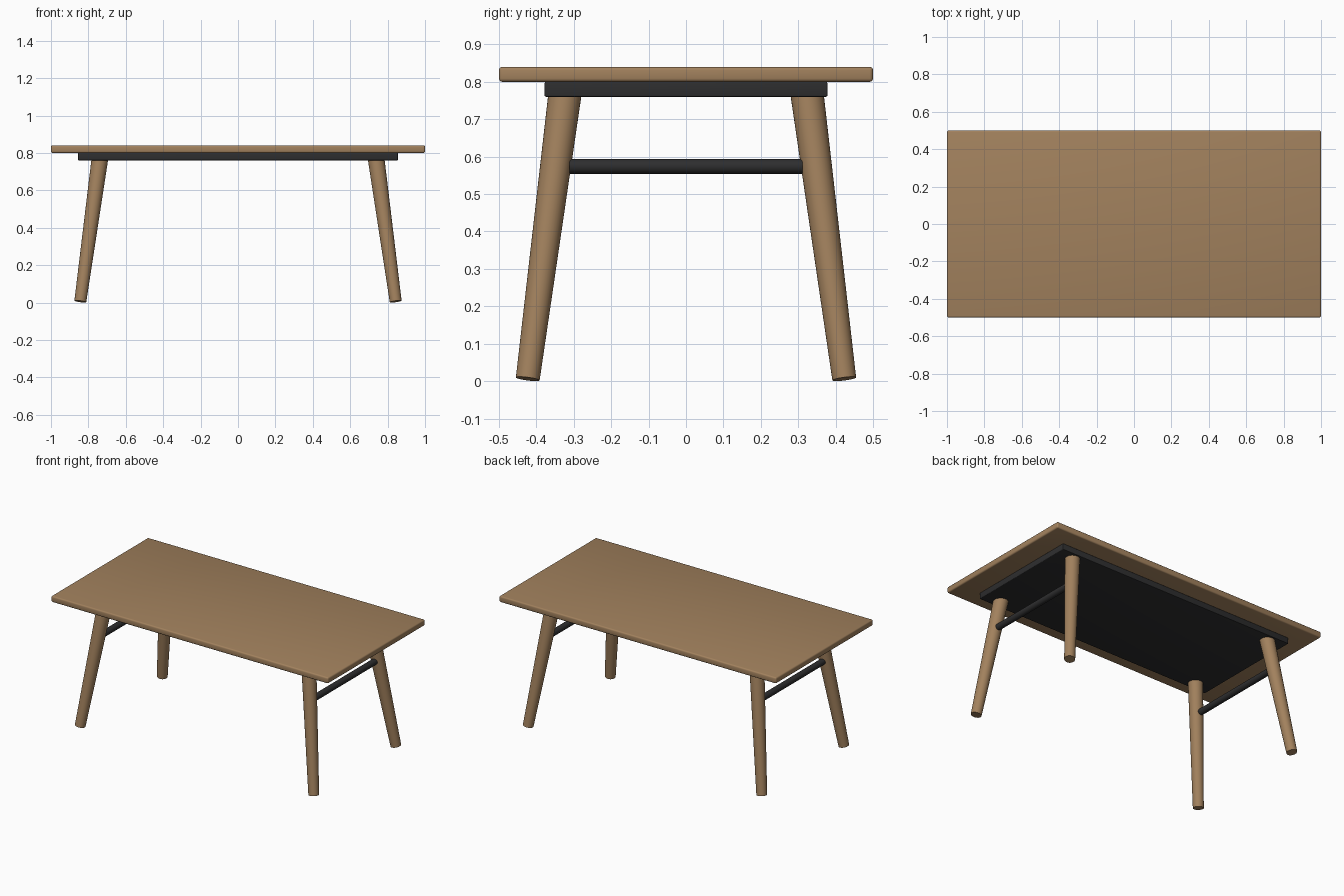
import bpy
import math
from mathutils import Vector

if "Cube" in bpy.data.objects:
    bpy.data.objects.remove(bpy.data.objects["Cube"], do_unlink=True)


def make_material(name, rgb):
    mat = bpy.data.materials.new(name)
    mat.use_nodes = True
    color = (*rgb, 1.0)
    mat.diffuse_color = color
    bsdf = next(n for n in mat.node_tree.nodes if n.type == 'BSDF_PRINCIPLED')
    bsdf.inputs["Base Color"].default_value = color
    return mat


wood = make_material("warm_wood", (0.36, 0.22, 0.11))
black = make_material("soft_black", (0.027, 0.027, 0.028))


def finish(obj, name, mat):
    obj.name = name
    obj.data.materials.append(mat)
    bpy.ops.object.shade_smooth_by_angle(angle=math.radians(35))
    return obj


def slab(name, size, z_mid, bevel, mat):
    """Rectangular board with softened edges."""
    bpy.ops.mesh.primitive_cube_add(size=1, location=(0, 0, z_mid))
    obj = bpy.context.object
    obj.scale = size
    bpy.ops.object.transform_apply(location=False, rotation=False, scale=True)
    mod = obj.modifiers.new("soft_edges", 'BEVEL')
    mod.width = bevel
    mod.segments = 3
    bpy.ops.object.modifier_apply(modifier=mod.name)
    return finish(obj, name, mat)


def rod(name, start, end, r_start, r_end, mat):
    """Round, optionally tapered bar between two points."""
    start, end = Vector(start), Vector(end)
    axis = end - start
    bpy.ops.mesh.primitive_cone_add(
        vertices=32, radius1=r_start, radius2=r_end, depth=axis.length,
        location=(start + end) / 2,
        rotation=axis.to_track_quat('Z', 'Y').to_euler())
    return finish(bpy.context.object, name, mat)


# Table top and the dark board beneath it
slab("table_top", (2.0, 1.0, 0.04), 0.82, 0.009, wood)
slab("under_board", (1.71, 0.756, 0.04), 0.78, 0.004, black)

# Splayed, tapered legs, one per corner
for side, sx in (("left", 1), ("right", -1)):
    for end, sy in (("front", -1), ("back", 1)):
        rod(f"{end}_{side}_leg",
            (0.843 * sx, 0.423 * sy, 0.006), (0.737 * sx, 0.322 * sy, 0.78),
            0.032, 0.0445, wood)

    # Cross bar joining the legs at each end
    rod(f"{side}_cross_bar", (0.768 * sx, -0.312, 0.574),
        (0.768 * sx, 0.312, 0.574), 0.02, 0.02, black)
